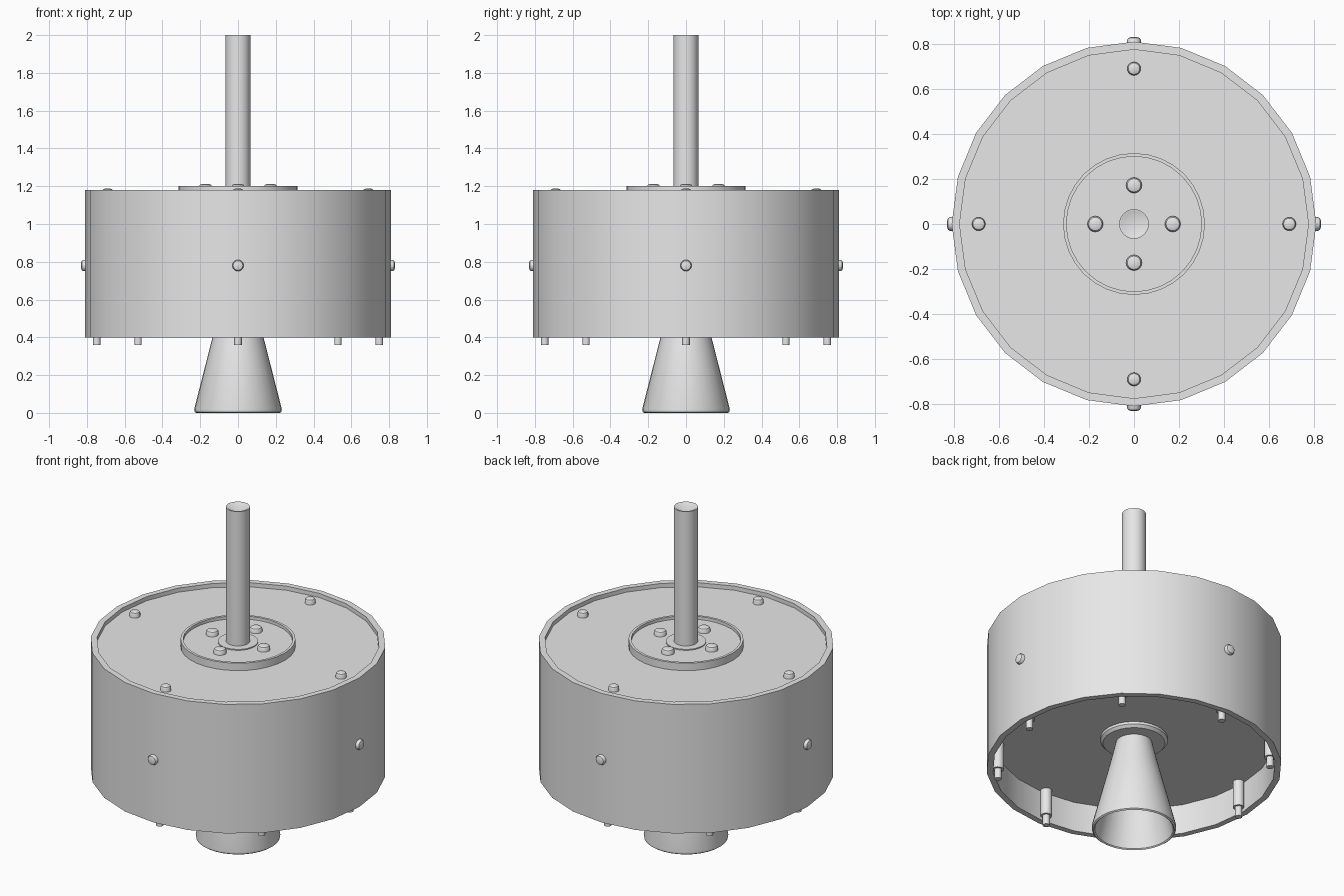
import bpy, bmesh, math
from mathutils import Matrix, Vector

if "Cube" in bpy.data.objects:
    bpy.data.objects.remove(bpy.data.objects["Cube"])

grey = bpy.data.materials.new("light_grey")
grey.diffuse_color = (0.8, 0.8, 0.8, 1)
grey.use_nodes = True
grey.node_tree.nodes["Principled BSDF"].inputs["Base Color"].default_value = grey.diffuse_color


def finish(bm, name):
    bmesh.ops.recalc_face_normals(bm, faces=bm.faces)
    me = bpy.data.meshes.new(name)
    bm.to_mesh(me)
    bm.free()
    ob = bpy.data.objects.new(name, me)
    bpy.context.collection.objects.link(ob)
    me.materials.append(grey)
    bpy.ops.object.select_all(action='DESELECT')
    bpy.context.view_layer.objects.active = ob
    ob.select_set(True)
    bpy.ops.object.shade_smooth_by_angle(angle=math.radians(35))
    return ob


def lathe(profile, sides, name, matrix=Matrix()):
    """Revolve (radius, height) points about z, starting and ending on the axis."""
    bm = bmesh.new()
    rings = []
    for r, z in profile:
        if r == 0:
            rings.append([bm.verts.new((0, 0, z))] * sides)
        else:
            rings.append([bm.verts.new((r * math.cos(2 * math.pi * i / sides),
                                        r * math.sin(2 * math.pi * i / sides), z))
                          for i in range(sides)])
    for a, b in zip(rings, rings[1:]):
        for i in range(sides):
            j = (i + 1) % sides
            bm.faces.new(list(dict.fromkeys((a[i], a[j], b[j], b[i]))))
    bmesh.ops.transform(bm, matrix=matrix, verts=bm.verts)
    return finish(bm, name)


def dome(radius, height):
    """Profile of a rounded bolt head with a short buried shank."""
    return [(0, -0.02), (radius, -0.02), (radius, height * 0.55),
            (radius * 0.85, height * 0.85), (radius * 0.5, height), (0, height)]


# Drum: outer wall, recessed lid on top, deeper recess underneath
lathe([(0, 0.58), (0.775, 0.58), (0.775, 0.40), (0.81, 0.40), (0.81, 1.18),
       (0.775, 1.18), (0.775, 1.155), (0, 1.155)], 24, "drum")

# Hub plate with thin raised lip and low collar
lathe([(0, 1.14), (0.315, 1.14), (0.315, 1.20), (0.30, 1.20), (0.30, 1.182),
       (0.11, 1.182), (0.11, 1.188), (0, 1.188)], 32, "hub_plate")

# Rod with a dished end
lathe([(0, 1.15), (0.066, 1.15), (0.066, 2.0), (0.058, 2.0), (0, 1.96)], 24, "rod")

# Flared bell and its mounting flange
lathe([(0, 0.57), (0.095, 0.57), (0.135, 0.40), (0.232, 0.02), (0.23, 0.006),
       (0.222, 0.0), (0.215, 0.006), (0.12, 0.40), (0.085, 0.54), (0, 0.54)], 32, "bell")
lathe([(0, 0.59), (0.185, 0.59), (0.185, 0.565), (0.17, 0.55), (0, 0.55)], 32, "bell_flange")

# Bolts on the lid, the hub plate and the drum wall, every quarter turn
for k in range(4):
    turn = Matrix.Rotation(k * math.pi / 2, 4, 'Z')
    lathe(dome(0.03, 0.032), 16, "lid_bolt",
          turn @ Matrix.Translation(Vector((0.69, 0, 1.155))))
    lathe(dome(0.035, 0.03), 16, "hub_bolt",
          turn @ Matrix.Translation(Vector((0.172, 0, 1.182))))
    lathe(dome(0.03, 0.025), 16, "wall_bolt",
          turn @ Matrix.Translation(Vector((0.805, 0, 0.78)))
          @ Matrix.Rotation(math.pi / 2, 4, 'Y'))

# Stepped pins inside the lower rim
for k in range(8):
    place = Matrix.Rotation(k * math.pi / 4, 4, 'Z') @ Matrix.Translation(Vector((0.748, 0, 0)))
    lathe([(0, 0.36), (0.02, 0.36), (0.02, 0.42), (0.032, 0.42), (0.032, 0.59), (0, 0.59)],
          12, "rim_pin", place)
